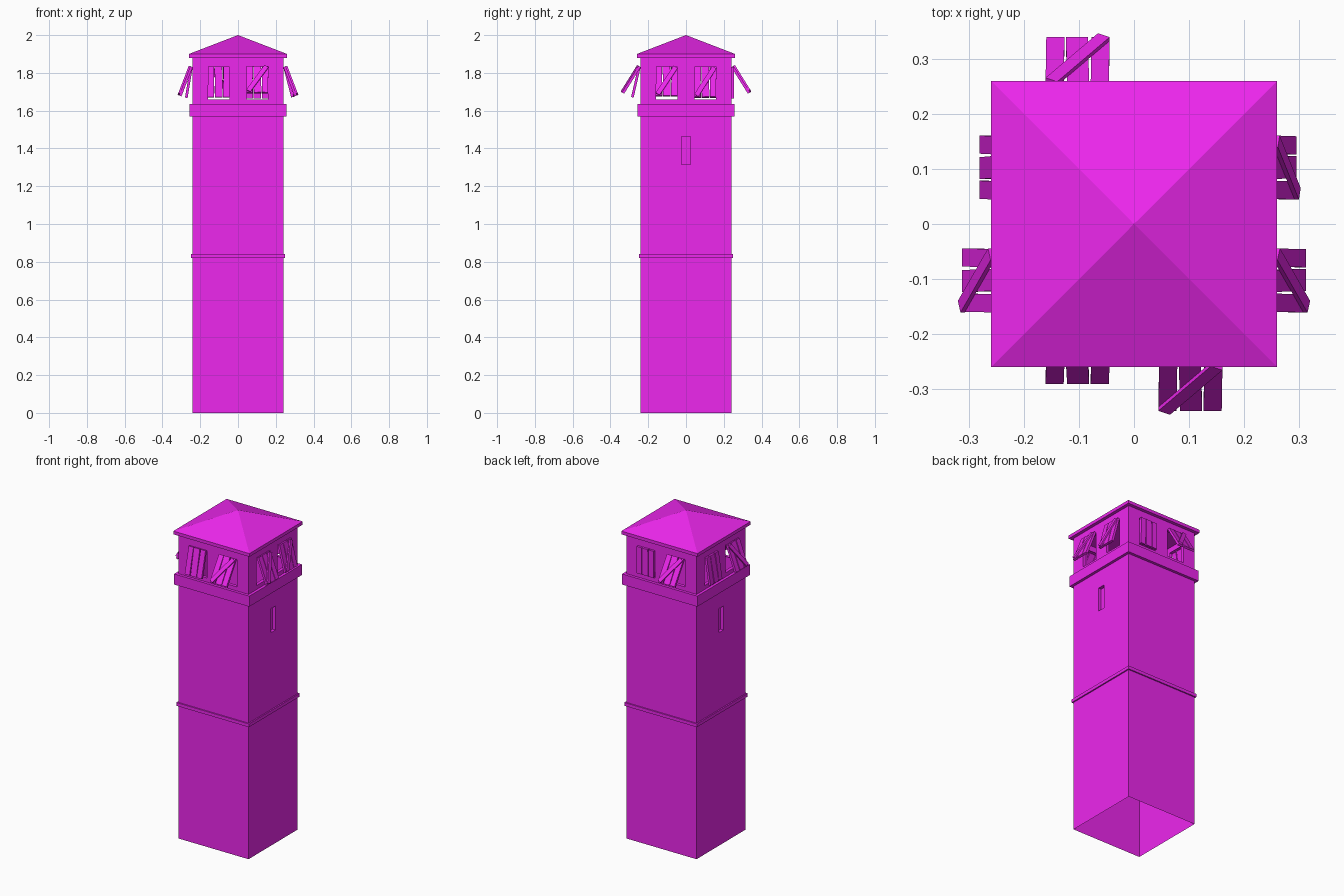
import bpy, bmesh
from math import radians
from mathutils import Matrix, Vector

if "Cube" in bpy.data.objects:
    bpy.data.objects.remove(bpy.data.objects["Cube"])

mat = bpy.data.materials.new("magenta")
mat.diffuse_color = (0.85, 0.02, 0.85, 1)
mat.use_nodes = True
mat.node_tree.nodes["Principled BSDF"].inputs["Base Color"].default_value = mat.diffuse_color
W = 0.24                      # half width of the tower
WIN_Z0, WIN_Z1 = 1.66, 1.83   # window opening heights


def finish(name, bm):
    bmesh.ops.remove_doubles(bm, verts=bm.verts, dist=1e-5)
    me = bpy.data.meshes.new(name)
    bm.to_mesh(me)
    bm.free()
    me.materials.append(mat)
    ob = bpy.data.objects.new(name, me)
    bpy.context.collection.objects.link(ob)
    return ob


def side(k):
    """Turn the front side into side k: 0 front, 1 right, 2 back, 3 left."""
    return Matrix.Rotation(radians(90 * k), 4, 'Z')


def quad(bm, m, pts):
    bm.faces.new([bm.verts.new(m @ Vector(p)) for p in pts])


def box(bm, m, size):
    bmesh.ops.create_cube(bm, size=1, matrix=m @ Matrix.Diagonal((*size, 1)))


def square_loft(name, profile):
    """Square rings of (half width, z) joined in order."""
    bm = bmesh.new()
    for k in range(4):
        for (a, z0), (b, z1) in zip(profile, profile[1:]):
            if b == 0:
                quad(bm, side(k), [(-a, -a, z0), (a, -a, z0), (0, 0, z1)])
            elif a == 0:
                quad(bm, side(k), [(0, 0, z0), (b, -b, z1), (-b, -b, z1)])
            else:
                quad(bm, side(k), [(-a, -a, z0), (a, -a, z0), (b, -b, z1), (-b, -b, z1)])
    return finish(name, bm)


# Tower walls: open-bottomed shell with window holes and recessed slits
xs = [-W, -0.16, -0.045, -0.023, 0.023, 0.045, 0.16, W]
zs = [0, 1.315, 1.463, WIN_Z0, WIN_Z1, 1.885]
bm = bmesh.new()
for k in range(4):
    m = side(k)
    for i, (x0, x1) in enumerate(zip(xs, xs[1:])):
        for j, (z0, z1) in enumerate(zip(zs, zs[1:])):
            window = j == 3 and i in (1, 5)
            slit = j == 1 and i == 3 and k in (1, 3)
            c = [(x0, z0), (x1, z0), (x1, z1), (x0, z1)]
            if not window and not slit:
                quad(bm, m, [(x, -W, z) for x, z in c])
                continue
            d = -W + 0.02
            for (ax, az), (bx, bz) in zip(c, c[1:] + c[:1]):
                quad(bm, m, [(ax, -W, az), (bx, -W, bz), (bx, d, bz), (ax, d, az)])
            if slit:
                quad(bm, m, [(x, d, z) for x, z in c])
finish("tower_walls", bm)

# Trim bands and roof
square_loft("middle_band", [(W, 0.82), (0.248, 0.82), (0.248, 0.84), (W, 0.84)])
square_loft("room_ledge", [(W, 1.57), (0.257, 1.57), (0.257, 1.635), (W, 1.635)])
square_loft("roof", [(0, 1.88), (0.26, 1.88), (0.26, 1.9), (0, 2.0)])

# Plank shutters hinged at the top: side, offset, tilt, brace direction (0 = none)
shutters = [
    (0, -0.1025, 13, 0), (0, 0.1025, 32, 1),
    (1, -0.1025, 21, 1), (1, 0.1025, 14.5, 1),
    (2, -0.1025, 0, 0), (2, 0.1025, 32, 1),
    (3, -0.1025, 9.3, 0), (3, 0.1025, 21, -1),
]
L, T = 0.165, 0.014
for k, u, tilt, brace in shutters:
    bm = bmesh.new()
    m = (side(k) @ Matrix.Translation((u, -W, WIN_Z1))
         @ Matrix.Rotation(radians(-tilt), 4, 'X'))
    for x, w, lean in ((-0.041, 0.033, 0.5), (0, 0.040, -0.8), (0.041, 0.033, 0.5)):
        box(bm, m @ Matrix.Translation((x, -T / 2, -L / 2))
            @ Matrix.Rotation(radians(lean), 4, 'Y'), (w, T, L))
    if brace:
        box(bm, m @ Matrix.Translation((0, -T - 0.004, -L / 2))
            @ Matrix.Rotation(radians(-58 * brace), 4, 'Y'), (0.18, 0.008, 0.025))
    finish("shutter_%s_%s" % (("front", "right", "back", "left")[k], "a" if u < 0 else "b"), bm)
